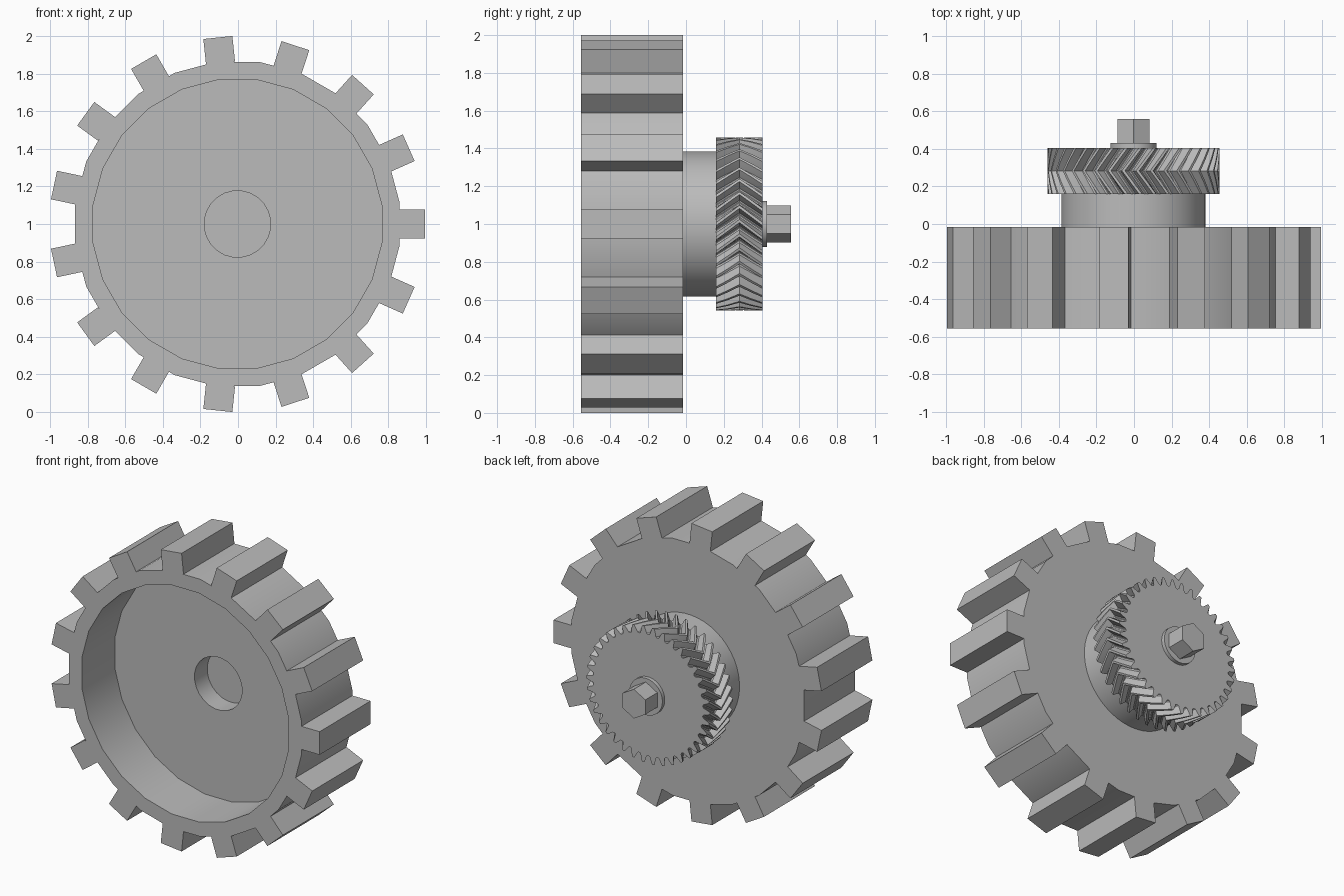
import bpy, bmesh, math

cube = bpy.data.objects.get("Cube")
if cube:
    bpy.data.objects.remove(cube, do_unlink=True)

CX, CZ = -0.003, 1.0      # wheel axis, running along y

grey = bpy.data.materials.new("plain grey")
grey.diffuse_color = (0.5, 0.5, 0.5, 1)
grey.use_nodes = True
grey.node_tree.nodes["Principled BSDF"].inputs["Base Color"].default_value = (0.5, 0.5, 0.5, 1)


def finish(name, bm, smooth=True):
    bmesh.ops.recalc_face_normals(bm, faces=bm.faces)
    mesh = bpy.data.meshes.new(name)
    bm.to_mesh(mesh)
    bm.free()
    mesh.materials.append(grey)
    obj = bpy.data.objects.new(name, mesh)
    bpy.context.collection.objects.link(obj)
    obj.location = (CX, 0, CZ)
    if smooth:
        bpy.ops.object.select_all(action='DESELECT')
        obj.select_set(True)
        bpy.context.view_layer.objects.active = obj
        bpy.ops.object.shade_smooth_by_angle(angle=math.radians(25))
    return obj


def loft(name, rings, smooth=True):
    """Skin equal-length rings of (angle, radius, y) points and cap both ends."""
    bm = bmesh.new()
    loops = [[bm.verts.new((r * math.cos(a), y, r * math.sin(a))) for a, r, y in ring]
             for ring in rings]
    n = len(loops[0])
    for lo, hi in zip(loops, loops[1:]):
        for i in range(n):
            j = (i + 1) % n
            bm.faces.new((lo[i], lo[j], hi[j], hi[i]))
    bm.faces.new(loops[0])
    bm.faces.new(loops[-1])
    return finish(name, bm, smooth)


def lathe(name, profile, sides, phase=0.5, smooth=True):
    """Turn a (radius, y) profile around the axis."""
    return loft(name, [[((i + phase) * math.tau / sides, r, y) for i in range(sides)]
                       for r, y in profile], smooth)


# Wheel drum: shallow centre hole, open front recess, outer wall, closed back
FRONT, BACK = -0.555, -0.015
lathe("wheel_drum", [(0.177, -0.07), (0.177, -0.205), (0.774, -0.205),
                     (0.774, FRONT), (0.87, FRONT), (0.87, BACK)], 24)

# Fifteen square treads around the drum
bm = bmesh.new()
for k in range(15):
    a = k * math.tau / 15
    c, s = math.cos(a), math.sin(a)
    box = bmesh.ops.create_cube(bm, size=1)["verts"]
    for v in box:
        r = 0.997 if v.co.x > 0 else 0.86
        w = 0.155 * v.co.z
        v.co = (r * c - w * s, BACK if v.co.y > 0 else FRONT, r * s + w * c)
finish("wheel_treads", bm, smooth=False)

# Hub between the wheel and the gear
lathe("hub", [(0.384, -0.03), (0.384, 0.17)], 48)

# Herringbone gear: the tooth outline twists forward to the middle, then back
TEETH = 38
TOOTH = [(-0.46, 0.406), (-0.33, 0.412), (-0.24, 0.432), (-0.11, 0.458),
         (0.11, 0.458), (0.24, 0.432), (0.33, 0.412), (0.46, 0.406)]


def gear_ring(y, twist):
    return [((k + f) * math.tau / TEETH + twist, r, y)
            for k in range(TEETH) for f, r in TOOTH]


loft("herringbone_gear", [gear_ring(0.16, 0), gear_ring(0.222, 0.1), gear_ring(0.283, 0.2),
                          gear_ring(0.344, 0.1), gear_ring(0.405, 0)])

# Washer and hexagonal bolt head
lathe("washer", [(0.123, 0.39), (0.123, 0.43)], 48)
lathe("bolt_head", [(0.098, 0.42), (0.098, 0.557)], 6, smooth=False)
